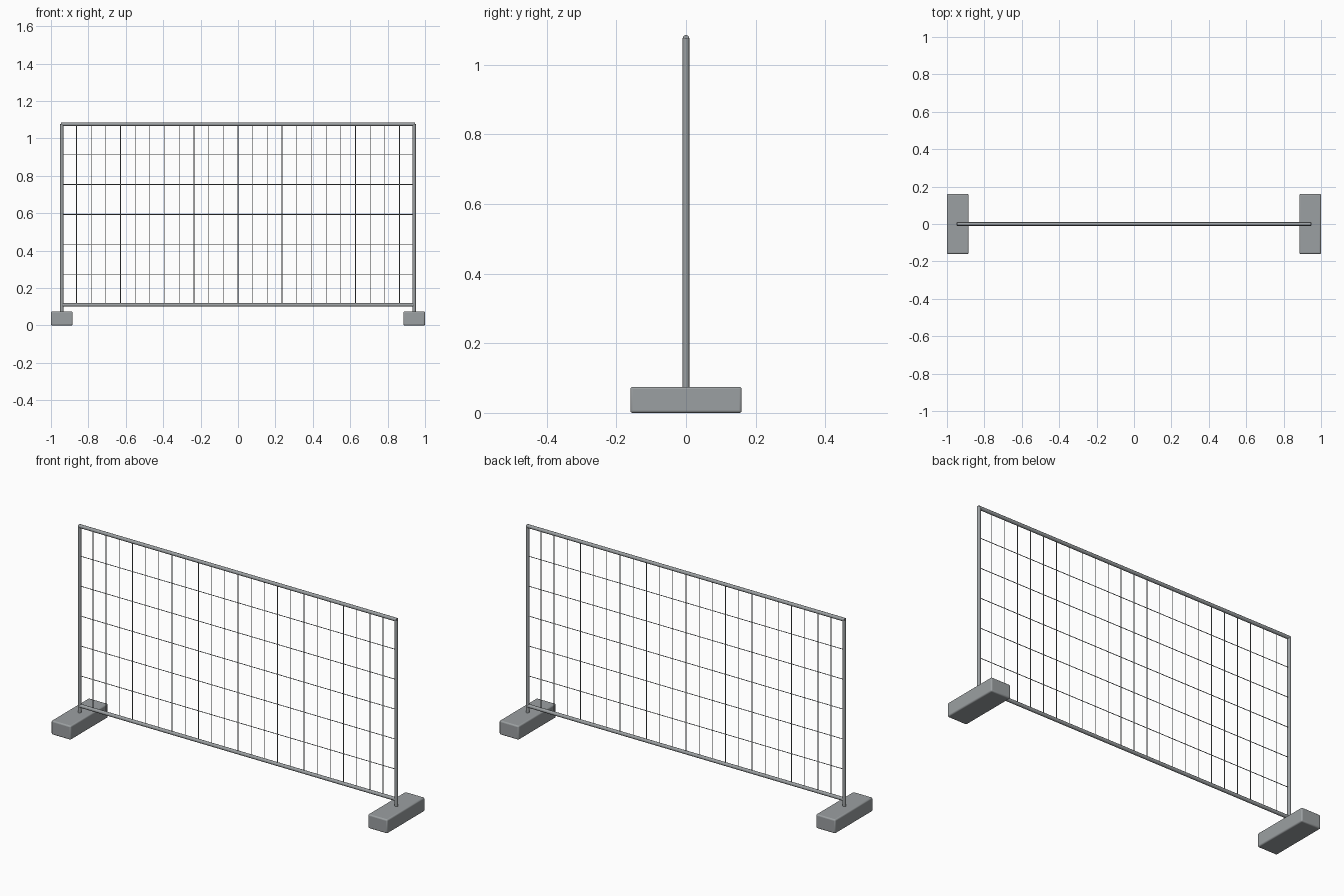
import bpy
from mathutils import Vector

old = bpy.data.objects.get("Cube")
if old:
    bpy.data.objects.remove(old, do_unlink=True)


def make_material(name, colour):
    mat = bpy.data.materials.new(name)
    mat.use_nodes = True
    mat.diffuse_color = colour
    mat.node_tree.nodes["Principled BSDF"].inputs["Base Color"].default_value = colour
    return mat


steel = make_material("steel grey", (0.33, 0.35, 0.36, 1))


def tube(name, start, end, radius, sides):
    """Straight round bar between two points."""
    a, b = Vector(start), Vector(end)
    bpy.ops.mesh.primitive_cylinder_add(vertices=sides, radius=radius,
                                        depth=(b - a).length, location=(a + b) / 2)
    bar = bpy.context.object
    bar.name = name
    bar.rotation_euler = (b - a).to_track_quat('Z', 'Y').to_euler()
    bar.data.materials.append(steel)
    bpy.ops.object.shade_smooth_by_angle(angle=0.9)
    return bar


POST_X, PIPE, WIRE = 0.942, 0.0095, 0.0018
LOW, HIGH = 0.11, 1.076
COLUMNS, ROWS = 24, 6

# Feet and posts on both sides
for side, sx in (("left", 1), ("right", -1)):
    bpy.ops.mesh.primitive_cube_add(size=1, location=(sx * POST_X, 0, 0.0375))
    foot = bpy.context.object
    foot.name = side + "_foot"
    foot.scale = (0.116, 0.32, 0.075)
    bpy.ops.object.transform_apply(location=False, rotation=False, scale=True)
    foot.data.materials.append(steel)
    bevel = foot.modifiers.new("rounded edges", 'BEVEL')
    bevel.width, bevel.segments = 0.007, 3
    bpy.ops.object.shade_smooth_by_angle(angle=0.6)
    tube(side + "_post", (sx * POST_X, 0, 0.05), (sx * POST_X, 0, HIGH), PIPE, 12)

# Top and bottom rails
tube("top_rail", (-POST_X - 0.004, 0, HIGH), (POST_X + 0.004, 0, HIGH), PIPE, 12)
tube("bottom_rail", (-POST_X, 0, LOW), (POST_X, 0, LOW), PIPE, 12)

# Wire mesh
for i in range(1, COLUMNS):
    x = POST_X * (2 * i / COLUMNS - 1)
    tube(f"upright_wire_{i}", (x, 0, LOW), (x, 0, HIGH), WIRE, 8)
for i in range(1, ROWS):
    z = LOW + (HIGH - LOW) * i / ROWS
    tube(f"cross_wire_{i}", (-POST_X, 0, z), (POST_X, 0, z), WIRE, 8)
